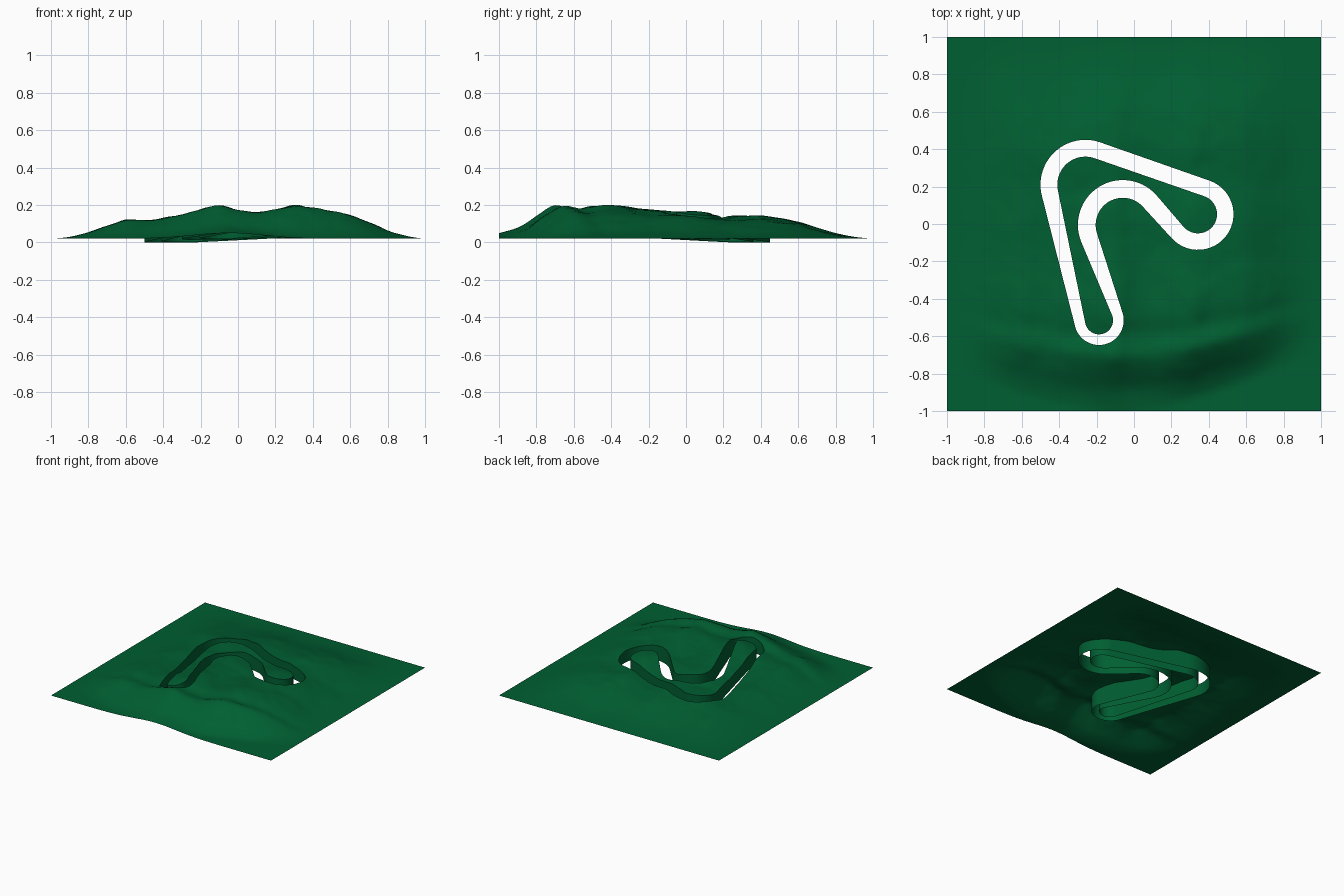
import bpy, bmesh, math
from mathutils import Vector, noise, kdtree
from mathutils.geometry import delaunay_2d_cdt

cube = bpy.data.objects.get("Cube")
if cube:
    bpy.data.objects.remove(cube, do_unlink=True)

BASE = 0.02        # level of the flat rim
PEAK = 18          # highest ridge value, in hundredths
STEP = 0.025       # terrain grid spacing

# Ridge profiles across x and along y, evenly spaced over the sheet
RIDGE_X = [0, 1, 3.5, 7, 10, 10, 11, 13, 16, 18, 15.5, 14.5, 16, 18, 16.5, 15, 13, 9, 4.5, 1.5, 0]
RIDGE_Y = [0, 4.5, 12, 17.5, 16, 17.5, 17.5, 16.5, 15.5, 15, 15, 14, 12, 12, 12, 11, 9, 6, 3, 1, 0]

# Channel bends: centre, radius of the outer wall, radius of the inner wall
# (a negative radius bends the other way)
BENDS = [
    ((-0.26, 0.21), 0.24, 0.15),
    ((-0.187, -0.515), 0.132, 0.075),
    ((-0.06, -0.005), -0.145, -0.24),
    ((0.342, 0.052), 0.19, 0.102),
]


def sample(values, t):
    """Smooth interpolation of an evenly spaced profile, t in -1..1."""
    f = (max(-1, min(t, 1)) + 1) / 2 * (len(values) - 1)
    i = min(int(f), len(values) - 2)
    u = f - i
    a, b, c, d = (values[max(0, min(k, len(values) - 1))] for k in range(i - 1, i + 3))
    return b + u / 2 * (c - a + u * (2 * a - 5 * b + 4 * c - d + u * (3 * (b - c) + d - a)))


def height(x, y):
    # The front slope curves back towards both sides
    along = y - 0.4 * (x + 0.1) ** 2 * max(0, -y)
    ridge = max(0, sample(RIDGE_X, x)) * max(0, sample(RIDGE_Y, along)) / PEAK / 100
    shoulder = 0.028 * math.exp(-((x + 0.4) ** 2 + (y - 0.32) ** 2) / 0.04)
    lip = 0.03 * math.exp(-(x + 0.05) ** 2 / 0.07 - (y + 1) ** 2 / 0.015)
    rough = noise.noise(Vector((x * 6, y * 6, 0))) + 0.5 * noise.noise(Vector((x * 14, y * 14, 3)))
    return BASE + ridge + shoulder + lip + 0.008 * rough * min(1, ridge / 0.1)


def channel_floor(x, y):
    """Lower edge of the walls, lowest at the back left bend."""
    return max(0, 0.035 * (x + 0.3) + 0.045 * (0.4 - y))


def outline(side):
    """Closed loop of arcs joined by tangent straights."""
    circles = [(Vector(b[0]), b[side]) for b in BENDS]
    count = len(circles)
    headings = []
    for i in range(count):
        (c1, s1), (c2, s2) = circles[i], circles[(i + 1) % count]
        d = c2 - c1
        headings.append(math.atan2(d.y, d.x) - math.asin((s2 - s1) / d.length))
    corners = []
    for i, (c, s) in enumerate(circles):
        start, turn = headings[i - 1], headings[i] - headings[i - 1]
        turn = turn % math.tau if s > 0 else -((-turn) % math.tau)
        n = 28
        for k in range(n + 1):
            a = start + turn * k / n
            corners.append(c + s * Vector((math.sin(a), -math.cos(a))))
    points = []
    for p, q in zip(corners, corners[1:] + corners[:1]):
        n = max(1, round((q - p).length / STEP))
        points += [p.lerp(q, k / n) for k in range(n)]
    return points


def inside(p, loop):
    hit = False
    for a, b in zip(loop, loop[1:] + loop[:1]):
        if (a.y > p.y) != (b.y > p.y) and p.x < a.x + (p.y - a.y) * (b.x - a.x) / (b.y - a.y):
            hit = not hit
    return hit


def make_object(name, bm, material):
    mesh = bpy.data.meshes.new(name)
    bm.to_mesh(mesh)
    bm.free()
    obj = bpy.data.objects.new(name, mesh)
    bpy.context.collection.objects.link(obj)
    mesh.materials.append(material)
    bpy.ops.object.select_all(action='DESELECT')
    obj.select_set(True)
    bpy.context.view_layer.objects.active = obj
    bpy.ops.object.shade_smooth_by_angle(angle=math.radians(40))


def make_material(name, colour):
    mat = bpy.data.materials.new(name)
    mat.use_nodes = True
    mat.diffuse_color = colour
    bsdf = next(n for n in mat.node_tree.nodes if n.type == 'BSDF_PRINCIPLED')
    bsdf.inputs["Base Color"].default_value = colour
    return mat


grass = make_material("grass_green", (0.0, 0.114, 0.032, 1))
outer, inner = outline(1), outline(2)

# Terrain sheet: grid points triangulated together with the channel outlines
points = outer + inner
tree = kdtree.KDTree(len(points))
for i, p in enumerate(points):
    tree.insert((p.x, p.y, 0), i)
tree.balance()
edges = []
for first, loop in ((0, outer), (len(outer), inner)):
    n = len(loop)
    edges += [(first + i, first + (i + 1) % n) for i in range(n)]
cells = round(2 / STEP)
for i in range(cells + 1):
    for j in range(cells + 1):
        p = Vector((i * STEP - 1, j * STEP - 1))
        if tree.find((p.x, p.y, 0))[2] > STEP / 2:
            points.append(p)
flat, _, tris, *_ = delaunay_2d_cdt(points, edges, [], 0, 1e-6)

bm = bmesh.new()
verts = [bm.verts.new((p.x, p.y, height(p.x, p.y))) for p in flat]
for tri in tris:
    mid = sum((flat[k] for k in tri), Vector((0, 0))) / len(tri)
    if inside(mid, outer) and not inside(mid, inner):
        continue
    face = bm.faces.new([verts[k] for k in tri])
    face.normal_update()
    if face.normal.z < 0:
        face.normal_flip()
bmesh.ops.delete(bm, geom=[v for v in bm.verts if not v.link_faces], context='VERTS')
make_object("terrain", bm, grass)

# Walls hanging from both edges of the channel, facing away from it
for name, loop in (("outer_channel_wall", outer), ("inner_channel_wall", inner[::-1])):
    bm = bmesh.new()
    rows = []
    for p in loop:
        rows.append((bm.verts.new((p.x, p.y, height(p.x, p.y))),
                     bm.verts.new((p.x, p.y, channel_floor(p.x, p.y)))))
    for (a, b), (d, c) in zip(rows, rows[1:] + rows[:1]):
        bm.faces.new((a, b, c, d))
    make_object(name, bm, grass)
